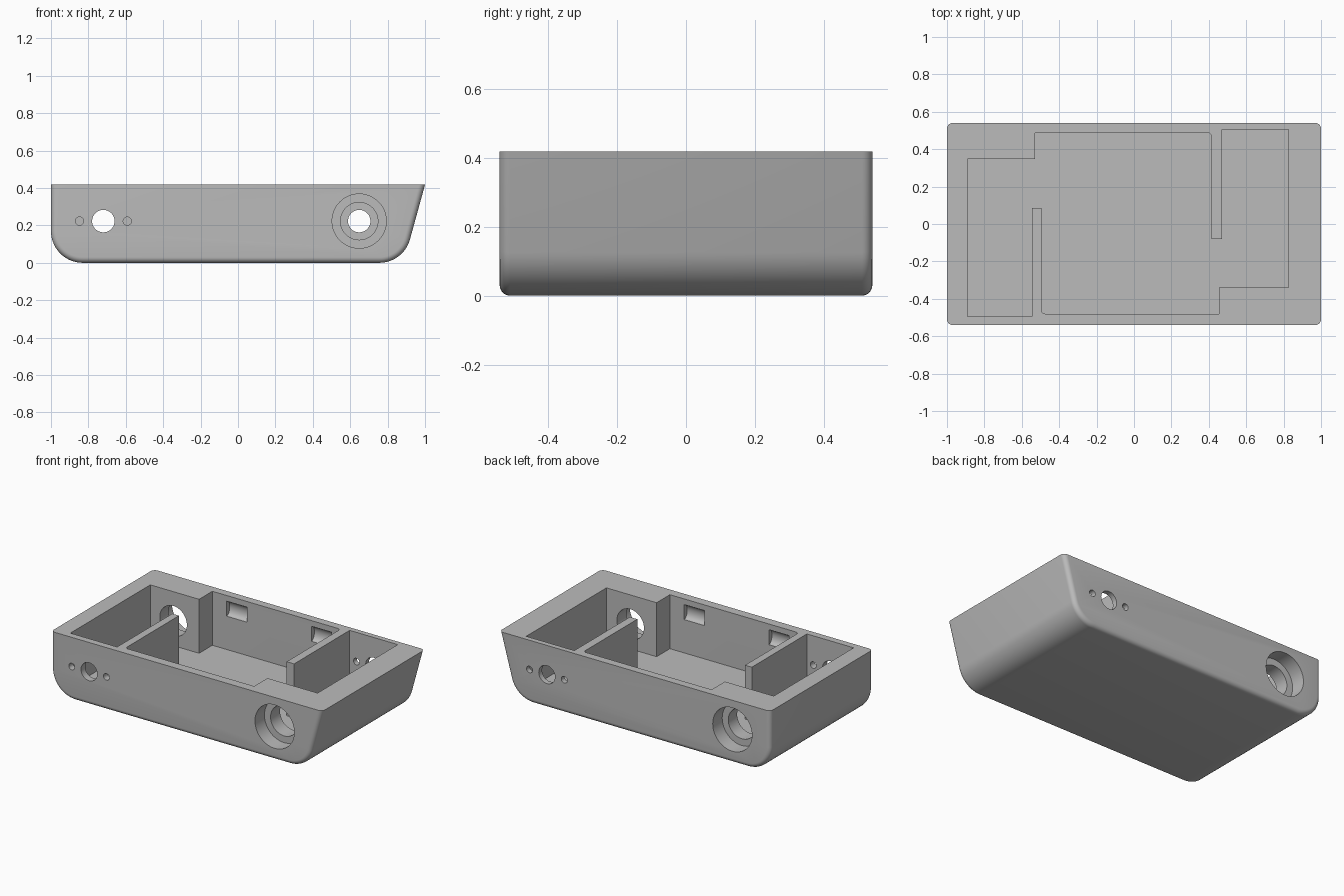
import bpy, bmesh, math
from mathutils import Vector

HEIGHT, HALF_Y, FLOOR = 0.418, 0.54, 0.058

if "Cube" in bpy.data.objects:
    bpy.data.objects.remove(bpy.data.objects["Cube"], do_unlink=True)

grey = bpy.data.materials.new("plain grey")
grey.use_nodes = True
grey.diffuse_color = (0.5, 0.5, 0.5, 1)
grey.node_tree.nodes["Principled BSDF"].inputs["Base Color"].default_value = (0.5, 0.5, 0.5, 1)


def outline(points, steps=14):
    """2D outline from (a, b) or (a, b, fillet radius) corners."""
    result = []
    for i, point in enumerate(points):
        corner = Vector(point[:2])
        if len(point) == 2:
            result.append(corner)
            continue
        to_prev = (Vector(points[i - 1][:2]) - corner).normalized()
        to_next = (Vector(points[(i + 1) % len(points)][:2]) - corner).normalized()
        half = to_prev.angle(to_next) / 2
        radius = point[2]
        centre = corner + (to_prev + to_next).normalized() * radius / math.sin(half)
        start = corner + to_prev * radius / math.tan(half) - centre
        end = corner + to_next * radius / math.tan(half) - centre
        sweep = start.angle_signed(end)
        for k in range(steps + 1):
            t = -sweep * k / steps
            c, s = math.cos(t), math.sin(t)
            result.append(centre + Vector((start.x * c - start.y * s, start.x * s + start.y * c)))
    return result


def circle(a, b, ra, rb=None, steps=48):
    rb = rb or ra
    return [Vector((a + ra * math.cos(math.tau * k / steps), b + rb * math.sin(math.tau * k / steps)))
            for k in range(steps)]


def prism(name, points, axis, low, high, edge_round=0):
    """Extrude a 2D outline along an axis."""
    place = {"x": lambda p, t: (t, p.x, p.y),
             "y": lambda p, t: (p.x, t, p.y),
             "z": lambda p, t: (p.x, p.y, t)}[axis]
    bm = bmesh.new()
    ends = [[bm.verts.new(place(p, t)) for p in points] for t in (low, high)]
    caps = [bm.faces.new(ring) for ring in ends]
    count = len(points)
    for i in range(count):
        j = (i + 1) % count
        bm.faces.new((ends[0][i], ends[0][j], ends[1][j], ends[1][i]))
    bmesh.ops.recalc_face_normals(bm, faces=bm.faces)
    if edge_round:
        # round the end outlines but keep the open rim sharp
        edges = [e for cap in caps for e in cap.edges
                 if min(v.co.z for v in e.verts) < HEIGHT - 0.001]
        bmesh.ops.bevel(bm, geom=edges, offset=edge_round, offset_type='OFFSET',
                        segments=6, profile=0.5, affect='EDGES')
    mesh = bpy.data.meshes.new(name)
    bm.to_mesh(mesh)
    bm.free()
    mesh.materials.append(grey)
    obj = bpy.data.objects.new(name, mesh)
    bpy.context.collection.objects.link(obj)
    return obj


# Tray body: one upright end, one sloped end, rounded underside
body = prism("tray_body", outline([(-1, HEIGHT), (-1, 0, 0.17), (0.885, 0, 0.17), (1, HEIGHT)]),
             "y", -HALF_Y, HALF_Y, 0.03)

# Pocket whose outline leaves the two dividers and the thick wall blocks
pocket = outline([
    (-0.89, -0.495), (-0.545, -0.495), (-0.545, 0.085), (-0.495, 0.085),
    (-0.495, -0.48, 0.02), (0.455, -0.48), (0.455, -0.34), (0.825, -0.34),
    (0.825, 0.505), (0.47, 0.505), (0.47, -0.08), (0.415, -0.08),
    (0.415, 0.487, 0.02), (-0.53, 0.487), (-0.53, 0.347), (-0.89, 0.347)], 5)
cutters = [prism("pocket_cutter", pocket, "z", FLOOR, 0.6)]

# Stepped port and the opposite port with its two screw holes, on each long side
PORT_Z = 0.223
for side, step_x in ((-1, 0.648), (1, -0.72)):
    def bore(name, x, radius, near, far):
        low, high = sorted((side * near, side * far))
        cutters.append(prism(name, circle(x, PORT_Z, radius), "y", low, high))

    bore("port_recess_cutter", step_x, 0.145, 0.44, 0.6)
    bore("port_bore_cutter", step_x, 0.1, 0.3, 0.5)
    plain_x = -0.72 if side < 0 else 0.648
    bore("plain_port_cutter", plain_x, 0.06, 0.46, 0.6)
    for offset in (-0.128, 0.128):
        bore("screw_hole_cutter", plain_x + offset, 0.022, 0.46, 0.6)

# Snap slots inside both long walls
for wall_y in (-0.48, 0.487):
    for x in (-0.35, 0.275):
        cutters.append(prism("snap_slot_cutter", circle(wall_y, 0.33, 0.033, 0.05, 24),
                             "x", x - 0.075, x + 0.075))

# Cut everything out of the body
bpy.ops.object.select_all(action='DESELECT')
body.select_set(True)
bpy.context.view_layer.objects.active = body
for cutter in cutters:
    cutter.hide_render = True
    cut = body.modifiers.new(cutter.name, 'BOOLEAN')
    cut.operation = 'DIFFERENCE'
    cut.solver = 'EXACT'
    cut.object = cutter
    bpy.ops.object.modifier_apply(modifier=cut.name)
    bpy.data.objects.remove(cutter, do_unlink=True)

bpy.ops.object.shade_smooth_by_angle(angle=math.radians(30))
